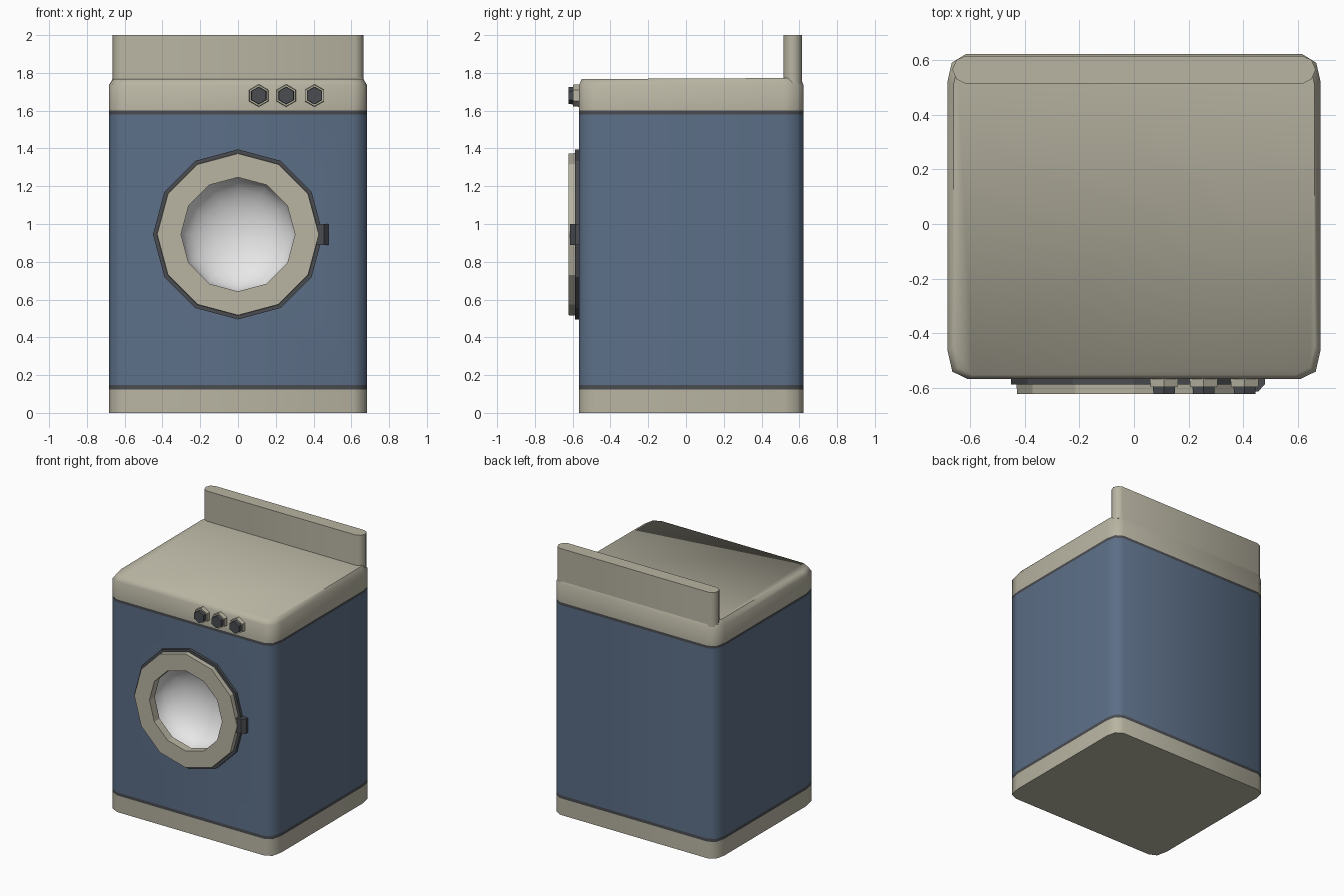
import bpy, bmesh, math
from mathutils import Vector

if "Cube" in bpy.data.objects:
    bpy.data.objects.remove(bpy.data.objects["Cube"])


def material(name, rgb):
    m = bpy.data.materials.new(name)
    m.diffuse_color = (*rgb, 1)
    m.use_nodes = True
    m.node_tree.nodes["Principled BSDF"].inputs["Base Color"].default_value = m.diffuse_color
    return m


BEIGE = material("warm_beige", (0.48, 0.46, 0.365))
BLUE = material("slate_blue", (0.108, 0.16, 0.245))
DARK = material("dark_grey", (0.068, 0.072, 0.08))
WHITE = material("drum_white", (0.82, 0.82, 0.82))


def finish(bm, name, mats, smooth_deg=0):
    for f in bm.faces:
        f.smooth = smooth_deg > 0
    for e in bm.edges:
        e.smooth = len(e.link_faces) == 2 and e.calc_face_angle(0) < math.radians(smooth_deg)
    me = bpy.data.meshes.new(name)
    bm.to_mesh(me)
    bm.free()
    for m in mats:
        me.materials.append(m)
    ob = bpy.data.objects.new(name, me)
    bpy.context.collection.objects.link(ob)
    return ob


def stack(loops):
    """Closed solid through a pile of outlines (counter-clockwise from above)."""
    bm = bmesh.new()
    rings = [[bm.verts.new(p) for p in loop] for loop in loops]
    n = len(rings[0])
    for lo, hi in zip(rings, rings[1:]):
        for j in range(n):
            k = (j + 1) % n
            bm.faces.new((lo[j], lo[k], hi[k], hi[j]))
    bm.faces.new(rings[0][::-1])
    bm.faces.new(rings[-1])
    return bm, rings


def lathe(name, mat, centre, n, profile, smooth_deg=0):
    """Turn (radius, y) points about a front-to-back axis."""
    cx, cz = centre
    bm = bmesh.new()
    ring = [[bm.verts.new((cx + r * math.cos(math.pi / 2 + math.tau * j / n), y,
                           cz + r * math.sin(math.pi / 2 + math.tau * j / n)))
             for j in range(n)] for r, y in profile]
    for a, b in zip(ring, ring[1:]):
        for j in range(n):
            k = (j + 1) % n
            bm.faces.new((a[j], a[k], b[k], b[j]))
    bmesh.ops.remove_doubles(bm, verts=bm.verts, dist=1e-5)
    return finish(bm, name, [mat], smooth_deg)


def mirrored(half):
    return half + [(-x, y) for x, y in reversed(half)]


FRONT = -0.567
DOOR = (0.0, 0.945)

# Cabinet: rounded outline, colour bands by height, chamfered top
outline = mirrored([(0.61, FRONT), (0.665, -0.54), (0.683, -0.46),
                    (0.683, 0.52), (0.667, 0.59), (0.615, 0.622)])
loops = [[(x, y, z) for x, y in outline] for z in (0, 0.125, 0.148, 1.58, 1.6, 1.735)]
loops.append([(x * 0.968, 0.03 + (y - 0.03) * 0.975, 1.77 + 0.005 * y) for x, y in outline])
bm, rings = stack(loops)
for f in bm.faces:
    z = f.calc_center_median().z
    if 0.125 < z < 1.6:
        f.material_index = 1 if 0.148 < z < 1.58 else 2

# Round door opening in the blue front
quad = bm.faces.get((rings[2][-1], rings[2][0], rings[3][0], rings[3][-1]))
border = list(quad.edges)
bmesh.ops.delete(bm, geom=[quad], context='FACES_ONLY')
hole = [bm.verts.new((DOOR[0] + 0.31 * math.cos(math.tau * j / 12), FRONT,
                      DOOR[1] + 0.31 * math.sin(math.tau * j / 12))) for j in range(12)]
rim = [bm.edges.new((hole[j - 1], hole[j])) for j in range(12)]
res = bmesh.ops.triangle_fill(bm, use_beauty=True, edges=border + rim, normal=Vector((0, -1, 0)))
for g in res["geom"]:
    if isinstance(g, bmesh.types.BMFace):
        g.material_index = 1
        g.normal_update()
        if g.normal.y > 0:
            g.normal_flip()
bm.normal_update()
finish(bm, "cabinet", [BEIGE, BLUE, DARK], 57)

# Upright panel along the back
panel = mirrored([(0.62, 0.515), (0.65, 0.53), (0.665, 0.565), (0.65, 0.60), (0.62, 0.614)])
bm, _ = stack([[(x, y, z) for x, y in panel] for z in (1.74, 2.0)])
bm.normal_update()
finish(bm, "back_panel", [BEIGE], 57)

# Door: dark gasket, beige ring, white drum bowl
lathe("door_gasket", DARK, DOOR, 12, [(0.45, FRONT + 0.005), (0.45, -0.588), (0.40, -0.588)])
lathe("door_ring", BEIGE, DOOR, 12,
      [(0.43, -0.585), (0.428, -0.622), (0.302, -0.622), (0.302, -0.56)])
bowl = [(0.312 * math.cos(t * math.pi / 14), -0.567 + 0.2 * math.sin(t * math.pi / 14))
        for t in range(7)] + [(0, -0.367)]
lathe("drum_bowl", WHITE, DOOR, 12, bowl, 60)

# Door handle with chamfered outer corner
grip = [(0.41, FRONT + 0.005), (0.41, -0.613), (0.455, -0.613), (0.48, -0.585), (0.48, FRONT + 0.005)]
bm, _ = stack([[(x, y, z) for x, y in grip] for z in (0.89, 1.0)])
bm.normal_update()
finish(bm, "door_handle", [DARK])

# Three control knobs: hexagonal collar and cap
for i, x in enumerate((0.11, 0.255, 0.405), 1):
    lathe(f"knob_collar_{i}", BEIGE, (x, 1.68), 6,
          [(0.06, FRONT + 0.005), (0.057, -0.597), (0.03, -0.597)])
    lathe(f"knob_cap_{i}", DARK, (x, 1.68), 6,
          [(0.047, -0.59), (0.045, -0.622), (0, -0.622)])
